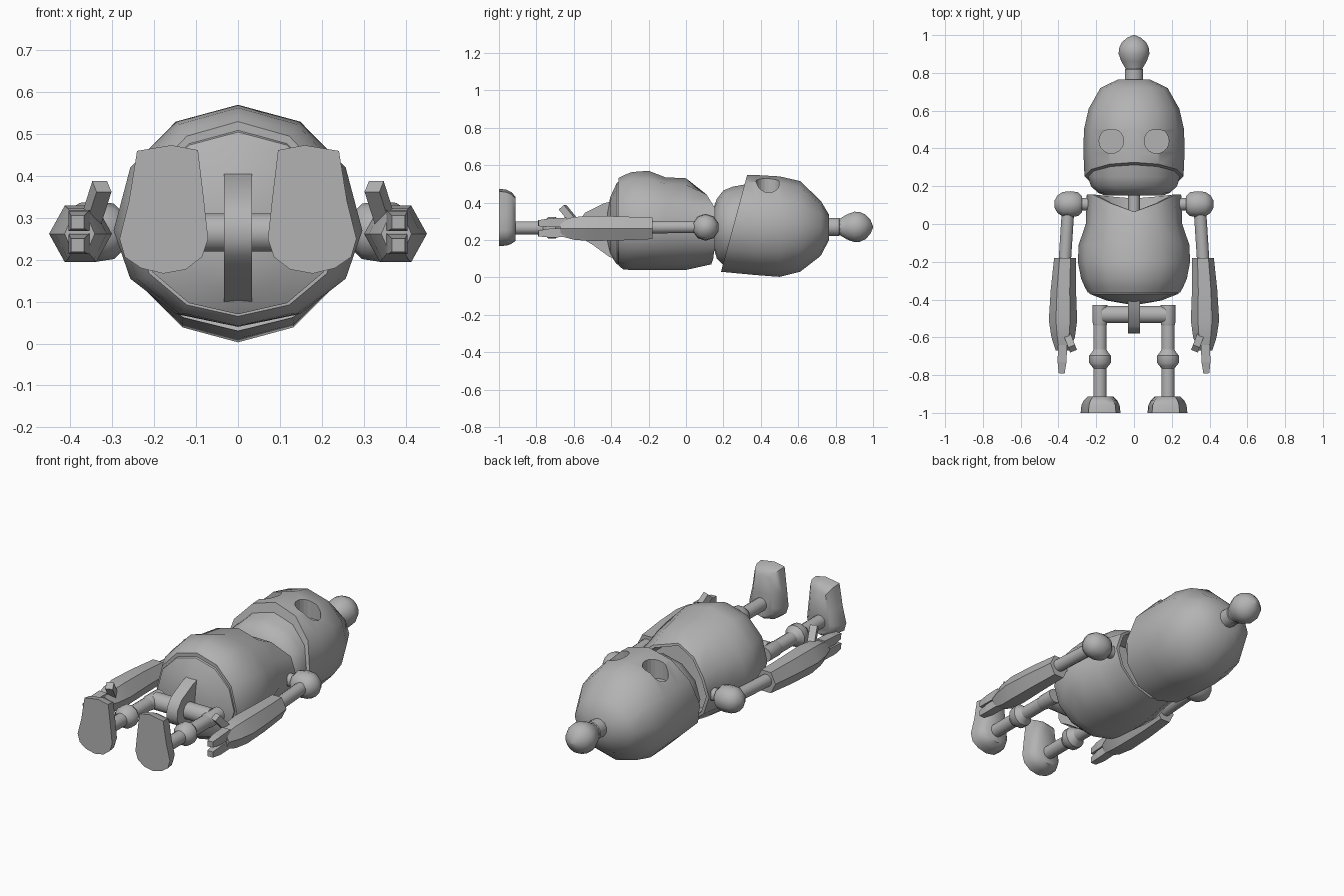
import bpy, bmesh, math
from mathutils import Vector

if "Cube" in bpy.data.objects:
    bpy.data.objects.remove(bpy.data.objects["Cube"])

ZC = 0.27  # height of the body axis

# Dull metal
metal = bpy.data.materials.new("dark_metal")
metal.diffuse_color = (.45, .45, .45, 1)
metal.use_nodes = True
metal.node_tree.nodes["Principled BSDF"].inputs["Base Color"].default_value = metal.diffuse_color


def loft(name, rings, angle=40):
    """Skin a list of equal-length point rings and cap both ends."""
    bm = bmesh.new()
    vs = [[bm.verts.new(p) for p in r] for r in rings]
    n = len(vs[0])
    for a, b in zip(vs, vs[1:]):
        for i in range(n):
            bm.faces.new((a[i], a[(i + 1) % n], b[(i + 1) % n], b[i]))
    bm.faces.new(vs[0])
    bm.faces.new(vs[-1])
    bmesh.ops.recalc_face_normals(bm, faces=bm.faces)
    me = bpy.data.meshes.new(name)
    bm.to_mesh(me)
    bm.free()
    me.materials.append(metal)
    ob = bpy.data.objects.new(name, me)
    bpy.context.collection.objects.link(ob)
    bpy.ops.object.select_all(action='DESELECT')
    ob.select_set(True)
    bpy.context.view_layer.objects.active = ob
    if angle:
        bpy.ops.object.shade_smooth_by_angle(angle=math.radians(angle))
    return ob


def section(y, hw, zb, zf, n=12, cx=0, zc=ZC, slant=None, turn=0):
    """Egg-shaped ring across the y axis; slant(z) may override y."""
    pts = []
    for i in range(n):
        a = 2 * math.pi * (i + turn) / n
        c = math.cos(a)
        z = zc + c * ((zf - zc) if c > 0 else (zc - zb))
        pts.append((cx + hw * math.sin(a), slant(z) if slant else y, z))
    return pts


def tube(name, p, q, prof=((0, 1), (1, 1)), r=1.0, n=12, angle=40):
    """Profile of (position, radius) turned around the line p-q."""
    p, q = Vector(p), Vector(q)
    rot = (q - p).to_track_quat('Z', 'Y')
    step = 2 * math.pi / n
    rings = [[p.lerp(q, t) + rot @ Vector((k * r * math.cos((i + .5) * step),
                                           k * r * math.sin((i + .5) * step), 0))
              for i in range(n)] for t, k in prof]
    return loft(name, rings, angle)


# Head dome with slanted lower rim
rim = lambda z: .187 + (z - .03) * .27
head = loft("head", [
    section(.765, .085, .20, .335),
    section(.72, .178, .115, .41),
    section(.61, .240, .03, .515),
    section(.50, .265, .003, .54),
    section(.38, .268, .012, .547),
    section(0, .262, .03, .547, slant=rim)])

# Eye sockets, flattened at the brow
for s in (-1, 1):
    outline = [(s * .12 + .065 * math.cos(i * math.pi / 10),
                min(.44 + .066 * math.sin(i * math.pi / 10), .498)) for i in range(20)]
    cutter = loft("eye_cutter", [[(x, y, z) for x, y in outline] for z in (.42, .7)], 0)
    cutter.hide_render = True
    cutter.hide_viewport = True
    mod = head.modifiers.new("eye_socket", 'BOOLEAN')
    mod.operation = 'DIFFERENCE'
    mod.solver = 'EXACT'
    mod.object = cutter

# Jaw tucked inside the dome
loft("jaw", [
    section(.36, .245, .07, .505),
    section(.25, .243, .055, .485),
    section(.20, .228, .065, .465),
    section(.165, .19, .10, .42),
    section(.15, .15, .15, .38)])

# Antenna stem and bulb
tube("antenna_stem", (0, .74, ZC), (0, .825, ZC), ((0, .05), (.92, .05), (1, .043)))
tube("antenna_bulb", (0, .80, ZC), (0, 1.0, ZC),
     ((0, .043), (.12, .046), (.3, .068), (.5, .083), (.65, .081), (.8, .067), (.93, .038), (1, .004)), n=16)
tube("neck", (0, .0, ZC), (0, .19, ZC), r=.032)


# Torso shell with a V-shaped collar and recessed opening
def collar(scale, drop):
    pts = section(0, .25 * scale, .27 - .2 * scale, .27 + .2 * scale)
    dip = {0: .09, 1: .045, 11: .045, 5: .01, 6: .02, 7: .01}
    return [(x, .155 - dip.get(i, 0) - drop, z) for i, (x, y, z) in enumerate(pts)]


loft("torso", [
    collar(.85, .12), collar(.93, .0), collar(1, .0),
    section(.0, .255, .04, .53),
    section(-.11, .293, .04, .535),
    section(-.20, .297, .04, .57),
    section(-.29, .280, .04, .563),
    section(-.335, .260, .042, .545),
    section(-.362, .245, .065, .53)])

# Rounded underside of the torso
loft("torso_base", [
    section(-.35, .235, .07, .515),
    section(-.37, .235, .07, .505),
    section(-.405, .145, .12, .43),
    section(-.425, .03, .20, .33)])

# Pelvis bracket and hip axle
bracket = [(-.36, .42), (-.44, .395), (-.54, .345), (-.575, .30), (-.58, .25),
           (-.56, .21), (-.50, .175), (-.41, .11), (-.36, .09)]
loft("pelvis_bracket", [[(x, y, z) for y, z in bracket] for x in (-.033, .033)])
tube("hip_axle", (-.17, -.48, .265), (.17, -.48, .265), r=.047)

# Outline of the foot: x offset from the ankle, z
FOOT = [(-.085, .465), (-.02, .477), (.065, .463), (.085, .34), (.108, .25), (.095, .205),
        (.055, .178), (0, .165), (-.055, .175), (-.095, .205), (-.11, .25), (-.10, .34)]

for s, side in ((-1, "left"), (1, "right")):
    # Shoulder and arm
    tube(side + "_shoulder", (s * .275, .105, .268), (s * .422, .105, .268),
         ((0, .045), (.14, .066), (.4, .072), (.7, .068), (.88, .05), (1, .018)), n=10)
    tube(side + "_shoulder_pin", (s * .22, .105, .268), (s * .34, .105, .268), r=.035)
    tube(side + "_upper_arm", (s * .348, .09, .27), (s * .37, -.25, .268), r=.034)

    # Six-sided flared forearm
    loft(side + "_forearm", [
        section(y, w, .262 - h, .262 + h, 6, s * cx, .262, turn=.5) for y, w, h, cx in (
            (-.18, .058, .066, .365),
            (-.35, .067, .074, .374),
            (-.51, .075, .078, .376),
            (-.60, .062, .070, .375),
            (-.67, .036, .048, .378))], 30)

    # Fingers and thumb
    for i, z in enumerate((.295, .24)):
        tube(f"{side}_finger_{i + 1}", (s * .378, -.64, z), (s * .383, -.79, z - .005),
             ((0, 1.15), (.6, 1.1), (1, .75)), r=.03, n=4, angle=0)
    tube(side + "_thumb", (s * .352, -.59, .29), (s * .325, -.66, .375), r=.027, n=4, angle=0)

    # Leg with hip sleeve and knee
    x = s * .18
    tube(side + "_hip_sleeve", (x, -.43, .265), (x, -.54, .265), ((0, .036), (0, .04), (.85, .04), (1, .035)))
    tube(side + "_leg", (x, -.44, .265), (x, -.95, .265), r=.036)
    tube(side + "_knee", (x, -.665, .265), (x, -.765, .265),
         ((0, .036), (.15, .045), (.32, .06), (.7, .06), (.88, .045), (1, .036)))

    # Foot: sole outline rounding over toward the ankle
    loft(side + "_foot", [
        [(s * (.178 + px * k), y, .29 + (pz - .29) * (.6 * k + .4)) for px, pz in FOOT]
        for y, k in ((-1, .97), (-.96, .93), (-.935, .82), (-.912, .6))], 50)
